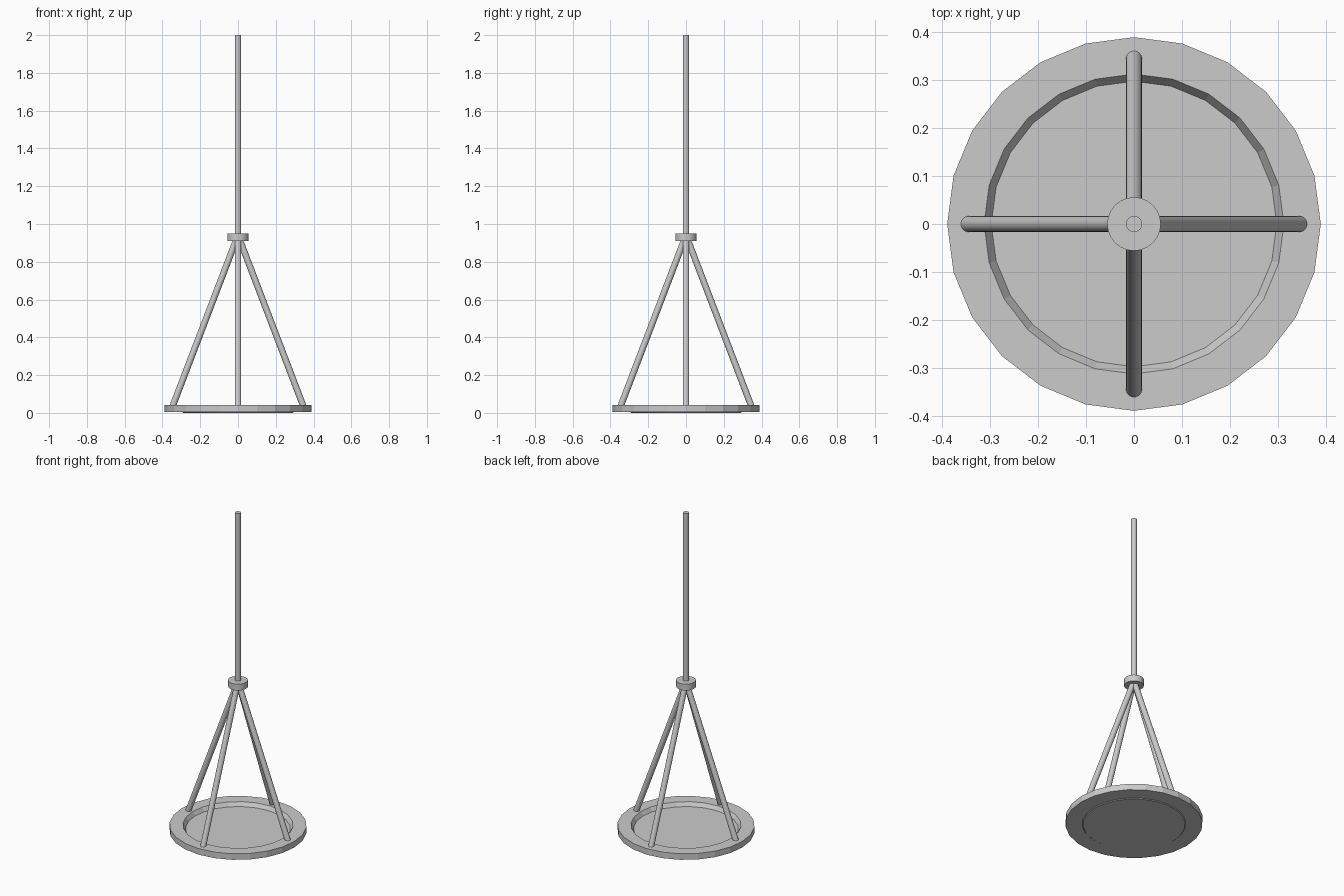
import bpy, bmesh, math
from mathutils import Vector

if "Cube" in bpy.data.objects:
    bpy.data.objects.remove(bpy.data.objects["Cube"])


def finish(obj):
    bpy.ops.object.select_all(action='DESELECT')
    obj.select_set(True)
    bpy.context.view_layer.objects.active = obj
    bpy.ops.object.shade_smooth_by_angle(angle=math.radians(30))


def lathe(name, profile, sides):
    # Spin an axis-to-axis (radius, z) profile around z
    bm = bmesh.new()
    verts = [bm.verts.new((r, 0, z)) for r, z in profile]
    edges = [bm.edges.new(pair) for pair in zip(verts, verts[1:])]
    bmesh.ops.spin(bm, geom=verts + edges, cent=(0, 0, 0), axis=(0, 0, 1),
                   angle=math.tau, steps=sides, use_duplicate=False)
    bmesh.ops.remove_doubles(bm, verts=bm.verts, dist=1e-5)
    bmesh.ops.recalc_face_normals(bm, faces=bm.faces)
    mesh = bpy.data.meshes.new(name)
    bm.to_mesh(mesh)
    bm.free()
    obj = bpy.data.objects.new(name, mesh)
    bpy.context.collection.objects.link(obj)
    return obj


def rod(name, start, end, radius):
    a, b = Vector(start), Vector(end)
    bpy.ops.mesh.primitive_cylinder_add(vertices=16, radius=radius,
                                        depth=(b - a).length, location=(a + b) / 2)
    obj = bpy.context.object
    obj.name = name
    obj.rotation_euler = (b - a).to_track_quat('Z', 'Y').to_euler()
    finish(obj)


# Round tray with a raised rim and sunken floor
lathe("tray", [(0, 0), (0.29, 0), (0.295, 0.004), (0.39, 0.004), (0.39, 0.042),
               (0.313, 0.042), (0.298, 0.018), (0, 0.018)], 24)

# Collar where the struts meet the pole
finish(lathe("collar", [(0, 0.91), (0.056, 0.91), (0.056, 0.95), (0, 0.95)], 24))

# Upright pole
rod("pole", (0, 0, 0.92), (0, 0, 2.0), 0.017)

# Four slanted struts
for i, side in enumerate(("right", "back", "left", "front")):
    c, s = round(math.cos(i * math.pi / 2)), round(math.sin(i * math.pi / 2))
    rod(side + "_strut", (0.348 * c, 0.348 * s, 0.03),
        (0.006 * c, 0.006 * s, 0.925), 0.017)
